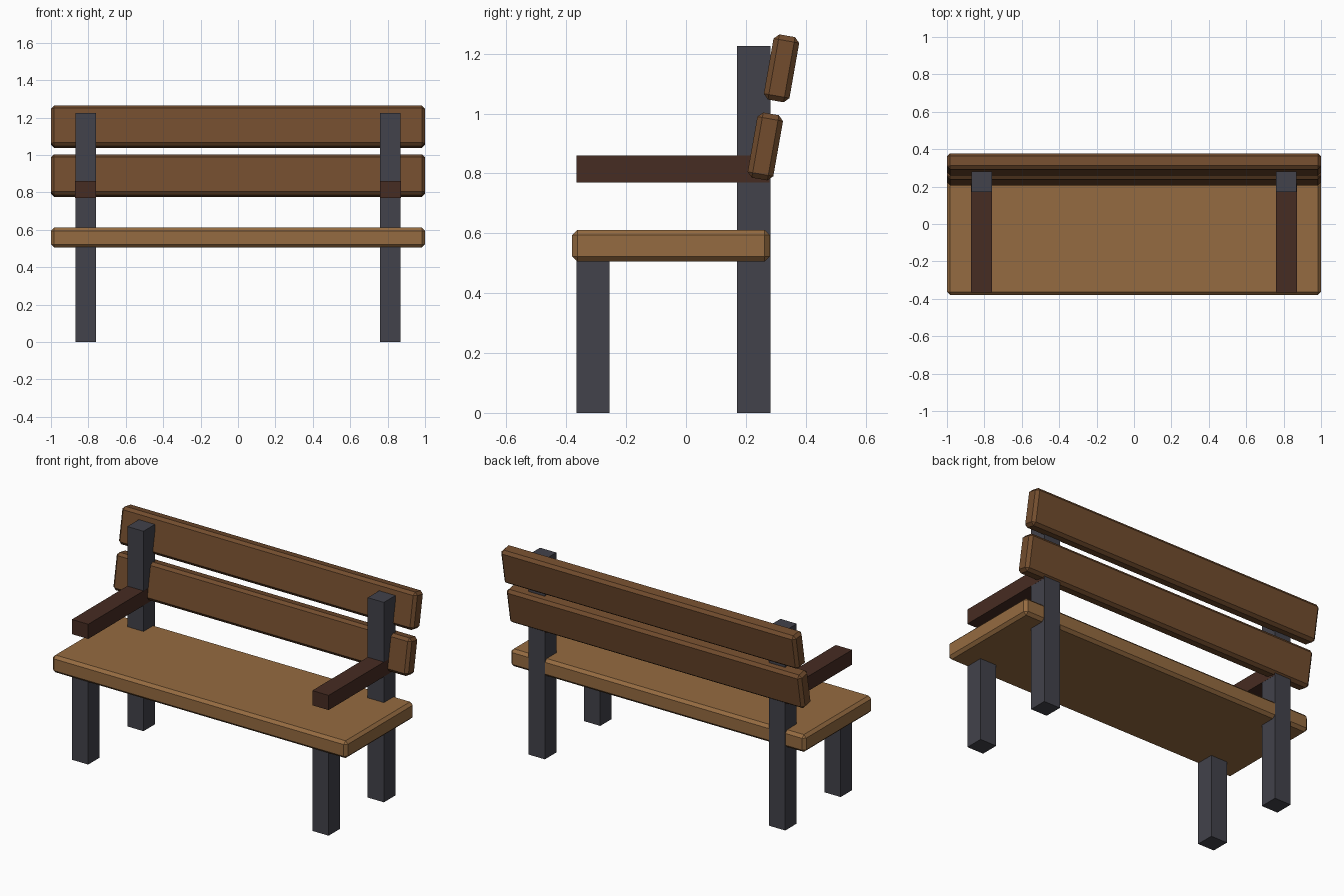
import bpy
from math import radians

old = bpy.data.objects.get("Cube")
if old:
    bpy.data.objects.remove(old, do_unlink=True)


def material(name, rgb):
    mat = bpy.data.materials.new(name)
    mat.use_nodes = True
    mat.diffuse_color = (*rgb, 1)
    mat.node_tree.nodes["Principled BSDF"].inputs["Base Color"].default_value = (*rgb, 1)
    return mat


light_wood = material("light_wood", (0.30, 0.147, 0.052))
mid_wood = material("mid_wood", (0.168, 0.073, 0.027))
dark_wood = material("dark_wood", (0.062, 0.025, 0.016))
metal = material("grey_metal", (0.054, 0.054, 0.069))


def box(name, center, size, mat, tilt=0, bevel=0):
    """A box, optionally leaned back and chamfered on every edge."""
    bpy.ops.mesh.primitive_cube_add(size=1, location=center)
    obj = bpy.context.object
    obj.name = name
    obj.scale = size
    bpy.ops.object.transform_apply(location=False, rotation=False, scale=True)
    obj.rotation_euler.x = radians(-tilt)
    obj.data.materials.append(mat)
    if bevel:
        mod = obj.modifiers.new("chamfer", "BEVEL")
        mod.width = bevel
        mod.segments = 1
    return obj


# Seat plank
box("seat", (0, -0.05, 0.558), (2, 0.66, 0.106), light_wood, bevel=0.017)

# Two leaning back slats
box("lower_back_slat", (0, 0.265, 0.89), (2, 0.087, 0.221), mid_wood, tilt=10, bevel=0.017)
box("upper_back_slat", (0, 0.319, 1.151), (2, 0.087, 0.221), mid_wood, tilt=10, bevel=0.017)

# Legs, back posts and armrests on both sides
for side, s in (("left", 1), ("right", -1)):
    x = s * 0.815
    box(side + "_front_leg", (x, -0.31, 0.255), (0.11, 0.11, 0.51), metal)
    box(side + "_back_post", (x, 0.226, 0.6125), (0.11, 0.111, 1.225), metal)
    box(side + "_armrest", (x, -0.043, 0.815), (0.111, 0.645, 0.09), dark_wood)
